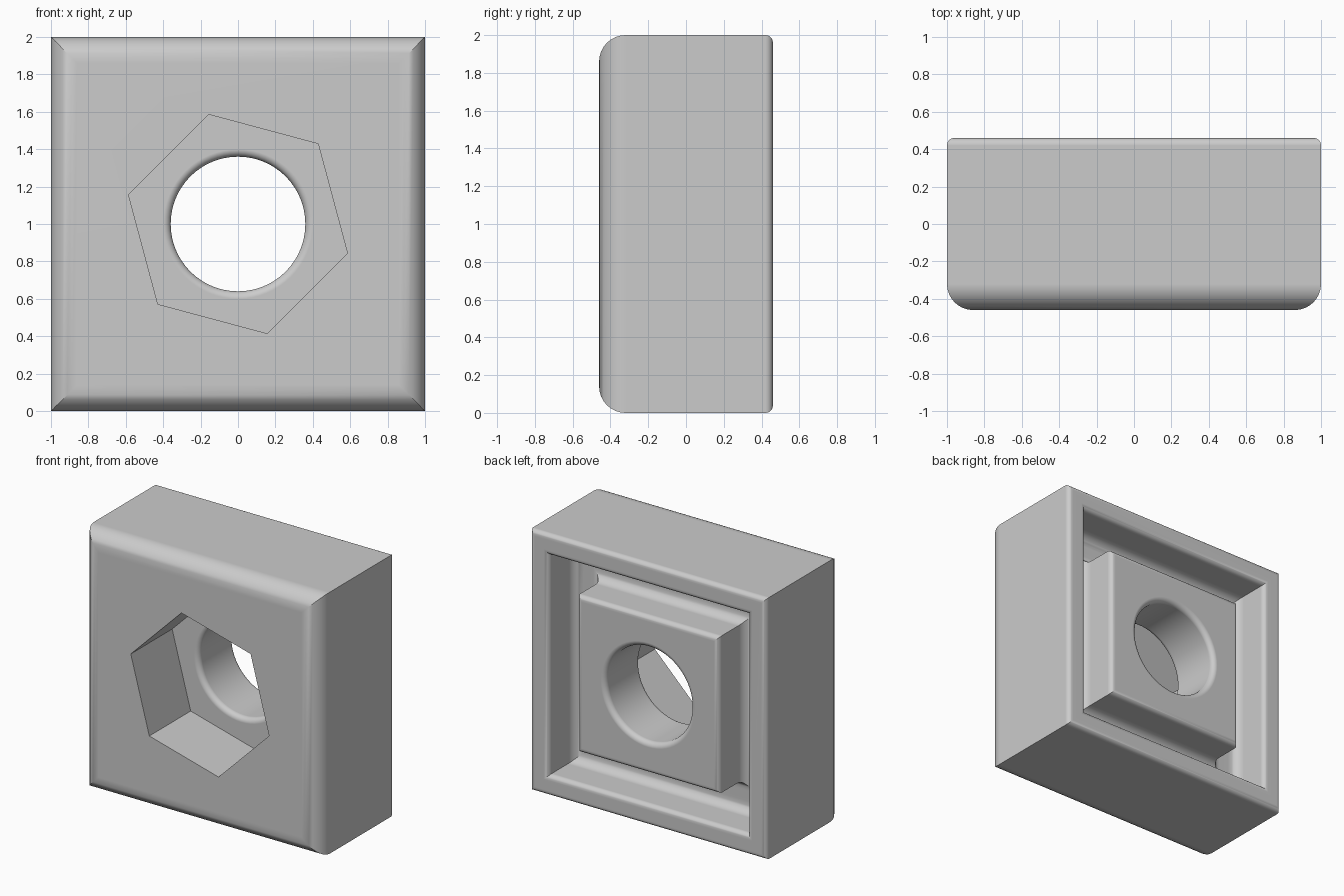
import bpy, bmesh
from math import sin, cos, pi, radians

if "Cube" in bpy.data.objects:
    bpy.data.objects.remove(bpy.data.objects["Cube"], do_unlink=True)

FRONT, BACK = -0.46, 0.46
POCKET_FLOOR = 0.04      # depth reached by the hexagonal pocket
RECESS_FLOOR = 0.15      # floor of the channel around the rear boss
RIM, BOSS = 0.84, 0.60   # half widths of the channel walls
EDGE, COVE, NOSE = 0.04, 0.08, 0.14


def arc(r, y, radius, start, end, steps=8):
    """Points (half width, depth) of a fillet around the centre (r, y)."""
    angles = [radians(start + (end - start) * i / steps) for i in range(steps + 1)]
    return [(r + radius * cos(a), y + radius * sin(a)) for a in angles]


def loft(name, profile, sides, turn, material, square=False):
    """Sweep a profile round the depth axis and cap both ends."""
    bm = bmesh.new()
    scale = 2 ** 0.5 if square else 1
    rings = []
    for r, y in profile:
        rings.append([bm.verts.new((r * scale * cos(turn + 2 * pi * i / sides), y,
                                    1 + r * scale * sin(turn + 2 * pi * i / sides)))
                      for i in range(sides)])
    for low, high in zip(rings, rings[1:]):
        for i in range(sides):
            j = (i + 1) % sides
            bm.faces.new((low[i], low[j], high[j], high[i]))
    bm.faces.new(rings[0])
    bm.faces.new(rings[-1])
    bmesh.ops.recalc_face_normals(bm, faces=bm.faces[:])
    mesh = bpy.data.meshes.new(name)
    bm.to_mesh(mesh)
    bm.free()
    mesh.materials.append(material)
    obj = bpy.data.objects.new(name, mesh)
    bpy.context.collection.objects.link(obj)
    return obj


grey = bpy.data.materials.new("plain grey")
grey.use_nodes = True
colour = (0.6, 0.6, 0.6, 1)
grey.diffuse_color = colour
grey.node_tree.nodes["Principled BSDF"].inputs["Base Color"].default_value = colour

# Square block: rounded front, rear rim, coved channel and central boss
profile = (arc(1 - NOSE, FRONT + NOSE, NOSE, -90, 0)
           + arc(1 - EDGE, BACK - EDGE, EDGE, 0, 90)
           + arc(RIM + EDGE, BACK - EDGE, EDGE, 90, 180)
           + arc(RIM - COVE, RECESS_FLOOR + COVE, COVE, 0, -90)
           + arc(BOSS + COVE, RECESS_FLOOR + COVE, COVE, -90, -180)
           + arc(BOSS - EDGE, BACK - EDGE, EDGE, 0, 90))
block = loft("block", profile, 4, pi / 4, grey, square=True)

# Hexagonal pocket and a through hole with rounded mouths
pocket = loft("pocket_cutter", [(0.606, FRONT - 0.2), (0.606, POCKET_FLOOR)],
              6, pi / 4, grey)
BORE = 0.36
hole_profile = ([(BORE + EDGE, FRONT - 0.3)]
                + arc(BORE + EDGE, POCKET_FLOOR + EDGE, EDGE, 270, 180)
                + arc(BORE + EDGE, BACK - EDGE, EDGE, 180, 90)
                + [(BORE + EDGE, BACK + 0.2)])
hole = loft("hole_cutter", hole_profile, 64, 0, grey)

bpy.context.view_layer.objects.active = block
for cutter in (pocket, hole):
    cutter.hide_render = True
    cut = block.modifiers.new(cutter.name, "BOOLEAN")
    cut.operation = "DIFFERENCE"
    cut.solver = "EXACT"
    cut.object = cutter
    bpy.ops.object.modifier_apply(modifier=cut.name)
    bpy.data.objects.remove(cutter, do_unlink=True)

# Smooth fillets with crisp corners and flat broad faces
bpy.ops.object.select_all(action="DESELECT")
block.select_set(True)
bpy.ops.object.shade_smooth_by_angle(angle=radians(30))
weighted = block.modifiers.new("weighted_normals", "WEIGHTED_NORMAL")
weighted.keep_sharp = True
